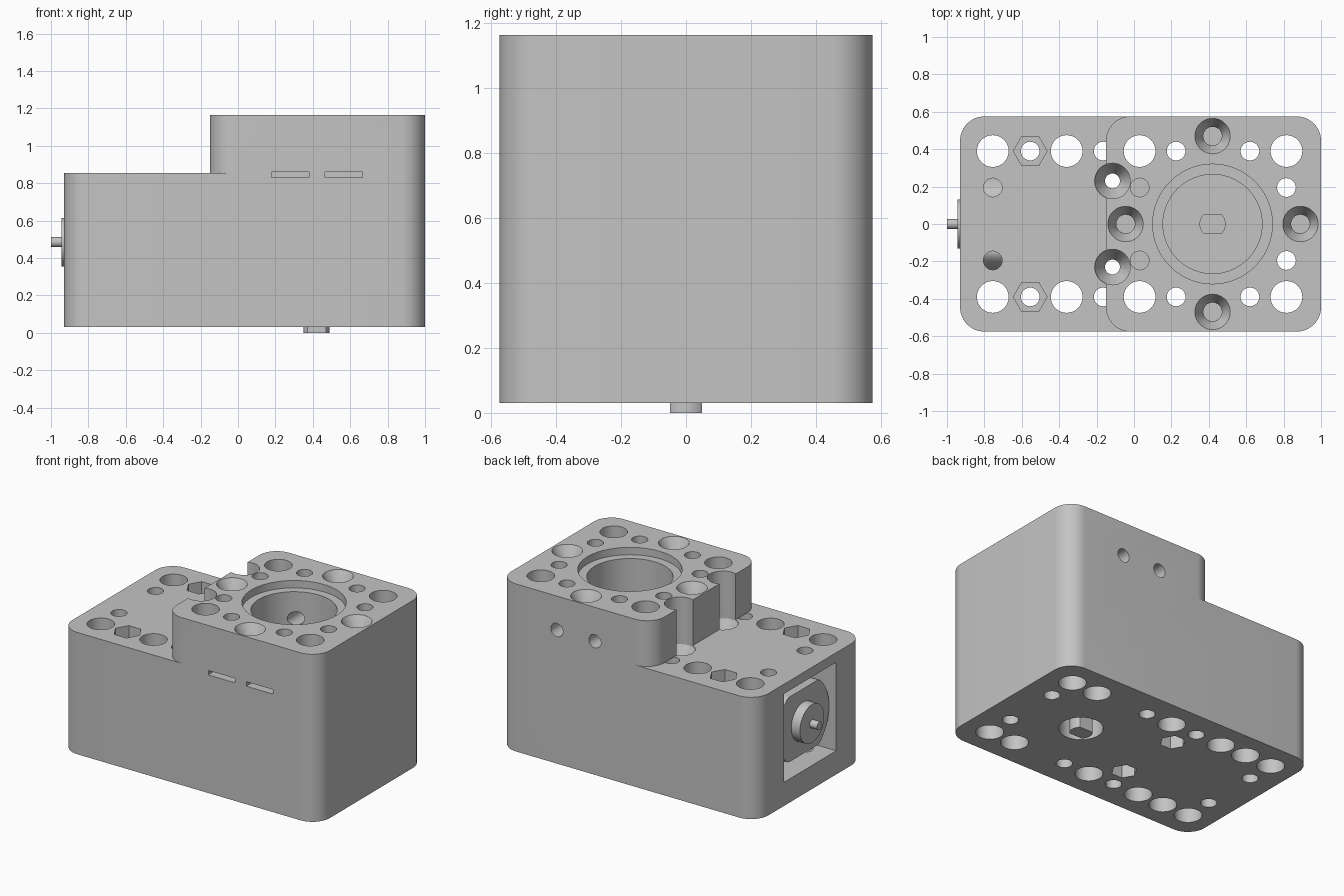
import bpy, bmesh, math
from mathutils import Matrix

if "Cube" in bpy.data.objects:
    bpy.data.objects.remove(bpy.data.objects["Cube"], do_unlink=True)

grey = bpy.data.materials.new("plain_grey")
grey.use_nodes = True
grey.diffuse_color = (0.55, 0.55, 0.55, 1)
grey.node_tree.nodes["Principled BSDF"].inputs["Base Color"].default_value = (0.55, 0.55, 0.55, 1)


def ring(r, n=48, x=0, y=0, flat=9):
    """Circle or polygon outline, optionally flattened at +-flat in y."""
    pts = []
    for i in range(n):
        a = math.tau * i / n
        pts.append((x + r * math.cos(a), y + max(-flat, min(flat, r * math.sin(a)))))
    return pts


def arc(cx, cy, r, start, end, n=12):
    return [(cx + r * math.cos(math.radians(start + (end - start) * i / n)),
             cy + r * math.sin(math.radians(start + (end - start) * i / n))) for i in range(n + 1)]


def solid(name, low, high, z0, z1, matrix=None):
    """Loft between two outlines with the same number of points."""
    bm = bmesh.new()
    a = [bm.verts.new((x, y, z0)) for x, y in low]
    b = [bm.verts.new((x, y, z1)) for x, y in high]
    n = len(a)
    bm.faces.new(a[::-1])
    bm.faces.new(b)
    for i in range(n):
        j = (i + 1) % n
        bm.faces.new((a[i], a[j], b[j], b[i]))
    bmesh.ops.recalc_face_normals(bm, faces=bm.faces)
    if matrix:
        bm.transform(matrix)
    mesh = bpy.data.meshes.new(name)
    bm.to_mesh(mesh)
    bm.free()
    mesh.materials.append(grey)
    ob = bpy.data.objects.new(name, mesh)
    bpy.context.scene.collection.objects.link(ob)
    return ob


def activate(ob):
    bpy.ops.object.select_all(action='DESELECT')
    ob.select_set(True)
    bpy.context.view_layer.objects.active = ob


def cut(cutter):
    """Subtract a cutter from the housing and discard it."""
    cutter.hide_render = True
    activate(housing)
    mod = housing.modifiers.new("cut", 'BOOLEAN')
    mod.operation = 'DIFFERENCE'
    mod.solver = 'EXACT'
    mod.object = cutter
    bpy.ops.object.modifier_apply(modifier=mod.name)
    bpy.data.objects.remove(cutter, do_unlink=True)


def drill(x, y, r, z0, z1, n=32):
    p = ring(r, n, x, y)
    cut(solid("drill", p, p, z0, z1))


def countersink(x, y, r, inner, z0, z1):
    cut(solid("sink", ring(inner, 40, x, y), ring(r, 40, x, y), z0, z1))


def box(x0, x1, y0, y1, z0, z1):
    p = [(x0, y0), (x1, y0), (x1, y1), (x0, y1)]
    cut(solid("box", p, p, z0, z1))


BOTTOM, DECK, TOP = 0.03, 0.855, 1.165
HALF, R = 0.575, 0.13
THRU = (-0.1, 1.4)

# Rounded housing
outline = (arc(1 - R, HALF - R, R, 0, 90) + arc(R - 0.93, HALF - R, R, 90, 180)
           + arc(R - 0.93, R - HALF, R, 180, 270) + arc(1 - R, R - HALF, R, 270, 360))
housing = solid("housing", outline, outline, BOTTOM, TOP)

# Lower deck beside the raised block
step = ([(-1.2, -0.8), (R - 0.15, -0.8)] + arc(R - 0.15, R - HALF, R, 270, 180)
        + arc(R - 0.15, HALF - R, R, 180, 90) + [(R - 0.15, 0.8), (-1.2, 0.8)])
cut(solid("step", step, step, DECK, 1.4))

# Motor bay with a square window on the end
box(-1.1, -0.3, -0.28, 0.28, 0.19, 0.79)

# Output bore, shoulder and lower shaft opening
drill(0.42, 0, 0.265, 0.8, 1.4, 64)
drill(0.42, 0, 0.32, 1.115, 1.4, 64)
drill(0.42, 0, 0.135, -0.1, 0.16, 48)

for s in (-1, 1):
    # Mounting holes along both long sides
    for x in (-0.755, -0.36, 0.03, 0.815):
        drill(x, s * 0.39, 0.085, *THRU)
    for x in (-0.555, 0.225, 0.62):
        drill(x, s * 0.39, 0.05, *THRU)
    drill(-0.165, s * 0.39, 0.05, -0.1, DECK)
    for x in (-0.555, 0.62):
        drill(x, s * 0.39, 0.085, -0.1, 0.14)
    drill(-0.555, s * 0.39, 0.09, 0.77, 1.4, 6)
    # Inner pin holes
    drill(0.815, s * 0.195, 0.05, *THRU)
    drill(0.03, s * 0.195, 0.05, 0.95, 1.4)
    drill(-0.755, s * 0.195, 0.05, *THRU)
    # Clamp screws beside the raised block, with nut pockets below
    drill(-0.115, s * 0.23, 0.095, DECK - 0.01, 1.4)
    countersink(-0.115, s * 0.23, 0.095, 0.04, 0.75, DECK - 0.01)
    drill(-0.115, s * 0.23, 0.04, *THRU)
    drill(-0.115, s * 0.23, 0.08, -0.1, 0.12, 6)

# Countersunk screw holes around the bore
for x, y in ((0.42, 0.47), (0.42, -0.47), (-0.045, 0), (0.89, 0)):
    drill(x, y, 0.05, 0.9, 1.4)
    countersink(x, y, 0.1, 0.05, 1.08, TOP + 0.01)

# Side screw holes and nut slots
turn = Matrix.Rotation(math.radians(-90), 4, 'X')
for x in (0.28, 0.565):
    p = ring(0.045, 28)
    cut(solid("side_drill", p, p, 0.18, 0.8, Matrix.Translation((x, 0, 0.935)) @ turn))
    box(x - 0.1, x + 0.1, -0.8, -0.46, 0.83, 0.86)

# Output shaft with two flats
flats = ring(0.07, 48, 0.42, 0, 0.05)
shaft = solid("output_shaft", flats, flats, 0, 0.9)

# Motor with flattened top and bottom, boss and pin
side = Matrix.Translation((0, 0, 0.485)) @ Matrix(((0, 0, 1, 0), (1, 0, 0, 0), (0, 1, 0, 0), (0, 0, 0, 1)))
can = ring(0.275, 64, flat=0.22)
boss, pin = ring(0.13), ring(0.027, 24)
parts = [housing, shaft,
         solid("motor", can, can, -0.88, -0.32, side),
         solid("motor_boss", boss, boss, -0.945, -0.87, side),
         solid("motor_pin", pin, pin, -1, -0.94, side)]

for ob in parts:
    activate(ob)
    bpy.ops.object.shade_smooth_by_angle(angle=math.radians(30))
